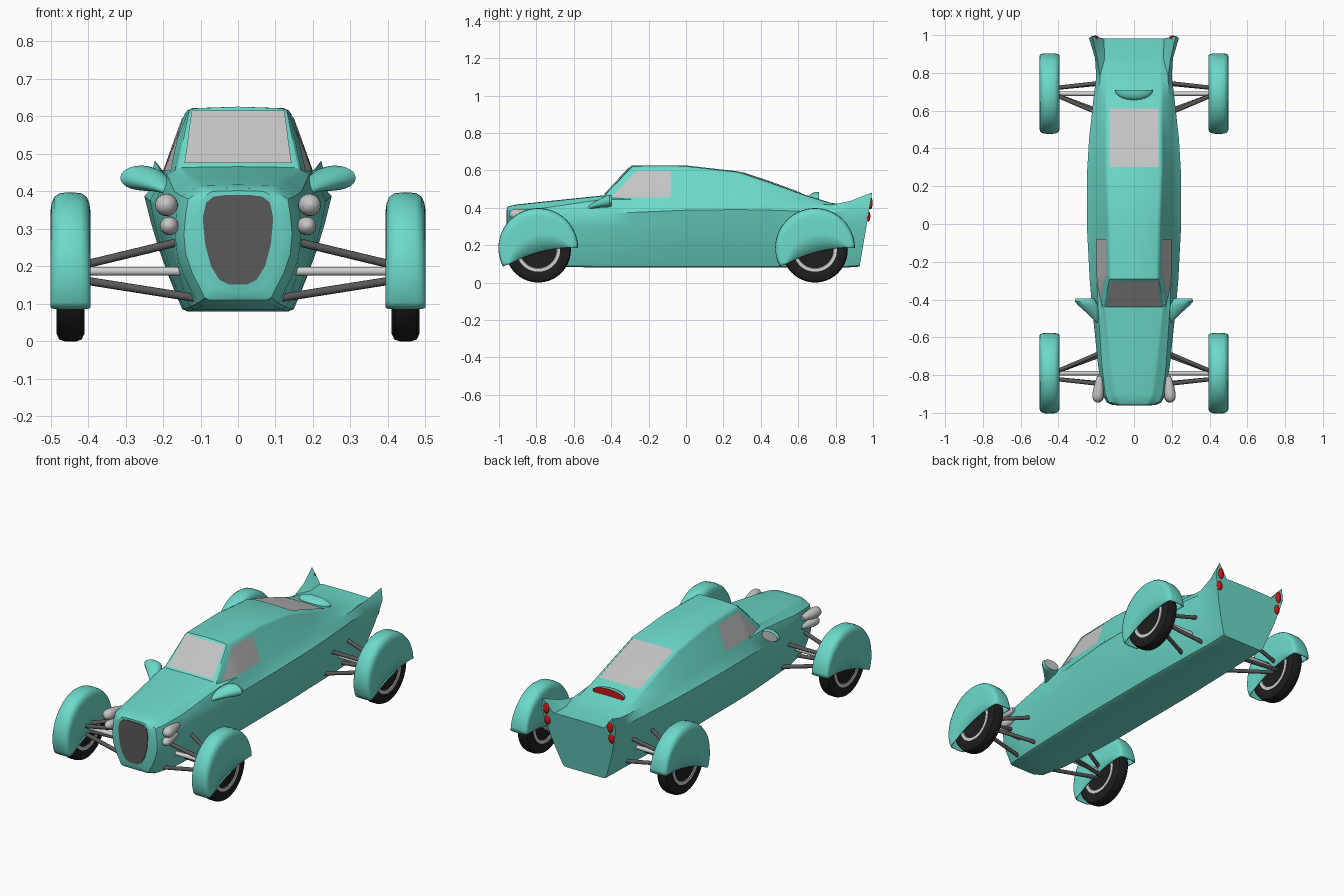
import bpy, bmesh, math
from mathutils import Vector
from mathutils.bvhtree import BVHTree

if "Cube" in bpy.data.objects:
    bpy.data.objects.remove(bpy.data.objects["Cube"])


def material(name, rgb):
    m = bpy.data.materials.new(name)
    m.diffuse_color = (*rgb, 1)
    m.use_nodes = True
    m.node_tree.nodes["Principled BSDF"].inputs["Base Color"].default_value = m.diffuse_color
    return m


TEAL = material("teal_paint", (0.15, 0.70, 0.59))
GLASS = material("grey_glass", (0.56, 0.56, 0.56))
METAL = material("light_metal", (0.64, 0.64, 0.64))
DARK = material("dark_grey", (0.10, 0.10, 0.10))
RUBBER = material("black_rubber", (0.013, 0.013, 0.013))
RED = material("red_lens", (0.60, 0.008, 0.008))


def finish(name, bm, mats, angle=35):
    bmesh.ops.recalc_face_normals(bm, faces=bm.faces)
    me = bpy.data.meshes.new(name)
    bm.to_mesh(me)
    bm.free()
    for m in mats:
        me.materials.append(m)
    me.shade_smooth()
    me.set_sharp_from_angle(angle=math.radians(angle))
    ob = bpy.data.objects.new(name, me)
    bpy.context.collection.objects.link(ob)
    return ob


def loft(name, rings, mats, closed=True, end_mat=0, angle=35, tris=False):
    """Skin a row of rings; closed rings get end caps."""
    bm = bmesh.new()
    rows = [[bm.verts.new(p) for p in r] for r in rings]
    n = len(rows[0])
    for a, b in zip(rows, rows[1:]):
        for i in range(n if closed else n - 1):
            j = (i + 1) % n
            bm.faces.new((a[i], a[j], b[j], b[i]))
    if closed:
        bm.faces.new(rows[0])
        bm.faces.new(rows[-1]).material_index = end_mat
    if tris:
        bmesh.ops.recalc_face_normals(bm, faces=bm.faces)
        bmesh.ops.triangulate(bm, faces=bm.faces)
    return finish(name, bm, mats, angle)


def lathe(name, profile, centre, axis, mat, n=32, angle=35):
    """Spin (distance, radius) pairs around an axis."""
    q = Vector(axis).to_track_quat('Z', 'Y')
    rings = [[Vector(centre) + q @ Vector((r * math.cos(k * math.tau / n), r * math.sin(k * math.tau / n), h))
              for k in range(n)] for h, r in profile]
    return loft(name, rings, [mat], angle=angle)


def rod(name, a, b, r, mat):
    d = Vector(b) - Vector(a)
    return lathe(name, [(0, r), (d.length, r)], a, d, mat, 14)


def ellipsoid(name, centre, radii, mats, cut_y=None):
    bm = bmesh.new()
    bmesh.ops.create_uvsphere(bm, u_segments=32, v_segments=16, radius=1)
    for v in bm.verts:
        v.co = Vector(centre) + Vector([c * r for c, r in zip(v.co, radii)])
    if cut_y is not None:
        geom = bm.verts[:] + bm.edges[:] + bm.faces[:]
        cut = bmesh.ops.bisect_plane(bm, geom=geom, plane_co=(0, cut_y, 0), plane_no=(0, 1, 0), clear_outer=True)
        edges = [e for e in cut["geom_cut"] if isinstance(e, bmesh.types.BMEdge)]
        for f in bmesh.ops.contextual_create(bm, geom=edges)["faces"]:
            f.material_index = 1
    return finish(name, bm, mats)


# Body stations: y, bottom z, bottom half width, belt x z, shoulder x z, roof edge x z, top z
STATIONS = [
    (-.957, .13, .05, .112, .33, .108, .37, .075, .397, .402),
    (-.945, .11, .075, .14, .335, .133, .38, .09, .403, .409),
    (-.90, .095, .095, .165, .34, .152, .388, .11, .41, .418),
    (-.75, .085, .115, .19, .35, .17, .40, .13, .424, .434),
    (-.44, .08, .13, .222, .368, .19, .445, .168, .456, .466),
    (-.29, .08, .135, .235, .375, .197, .445, .137, .605, .626),
    (0, .08, .135, .25, .387, .2, .445, .142, .607, .626),
    (.28, .08, .135, .248, .39, .2, .44, .152, .578, .594),
    (.45, .08, .13, .238, .387, .195, .43, .152, .522, .537),
    (.66, .08, .125, .215, .38, .185, .42, .152, .452, .461),
    (.78, .08, .12, .2, .375, .18, .415, .152, .42, .425),
    (.88, .08, .12, .206, .385, .195, .437, .155, .406, .411),
    (.985, .085, .122, .238, .42, .222, .482, .16, .405, .41),
]


def section(y, zb, b, w, zw, s, zs, t, zt, zc):
    bulge = .022 if y < -.85 else .008
    lean = .17 * max(0, (y - .78) / .205)
    half = [(b, zb), (b + .014, zb + .006), (b + .02, zb + .02)]
    for f in (.25, .5, .75):
        half.append((b + .02 + (w - b - .02) * f + bulge * math.sin(math.pi * f), zb + .02 + (zw - zb - .02) * f))
    half += [(w, zw), (s, zs), (t, zt), (t - .007, zt + .5 * (zc - zt)), (t - .02, zt + .78 * (zc - zt))]
    pts = [(0, zb)] + half + [(0, zc)] + [(-x, z) for x, z in reversed(half)]
    return [(x, y + lean * (z - .42), z) for x, z in pts]


body = loft("body", [section(*s) for s in STATIONS], [TEAL], tris=True)
tree = BVHTree.FromPolygons([v.co.copy() for v in body.data.vertices],
                            [tuple(p.vertices) for p in body.data.polygons])


def window(name, corners, direction, n=12):
    """Thin pane projected onto the body."""
    a, b, c, d = map(Vector, corners)
    direction = Vector(direction)
    rows = []
    for i in range(n + 1):
        left, right = a.lerp(d, i / n), b.lerp(c, i / n)
        row = []
        for k in range(n + 1):
            hit, nor, _, _ = tree.ray_cast(left.lerp(right, k / n), direction)
            row.append(hit + nor * (.004 if nor.dot(direction) < 0 else -.004))
        rows.append(row)
    return loft(name, rows, [GLASS], closed=False)


window("windscreen", [(-.143, -2, .473), (.143, -2, .473), (.122, -2, .613), (-.122, -2, .613)], (0, 1, 0))
window("rear_window", [(-.13, .30, 2), (.13, .30, 2), (.13, .61, 2), (-.13, .61, 2)], (0, 0, -1))

# Grille plate on the nose
half = [(.035, .390), (.065, .386), (.085, .37), (.094, .33), (.088, .26), (.072, .2), (.05, .165), (.025, .152)]
outline = half + [(-x, z) for x, z in reversed(half)]
loft("grille", [[(x, y, z) for x, z in outline] for y in (-.955, -.961)], [DARK])

# Third brake light on the rear deck
ellipsoid("deck_light", (0, .71, .455), (.1, .055, .03), [TEAL, RED], cut_y=.71)


def fender(name, cx, cy):
    w, cz, steps = .05, .185, 36
    prof = [(1, 0), (1, .4), (1, .8), (.95, .88), (.82, .95), (.55, .99), (0, 1)]
    prof += [(-x, f) for x, f in reversed(prof[:-1])]
    rings = []
    for i in range(steps + 1):
        t = i / steps
        ang = math.radians(208 * (1 - t))
        rim = Vector((0, .21 * math.cos(ang), .21 * math.sin(ang)))
        edge = (1 - t) ** 2 * Vector((0, -.14, -.08)) + 2 * t * (1 - t) * Vector((0, 0, -.005)) \
            + t * t * Vector((0, .165, .002))
        rings.append([edge.lerp(rim, f) + Vector((cx + x * w, cy, cz)) for x, f in prof])
    ob = loft(name, rings, [TEAL], closed=False, angle=45)
    mod = ob.modifiers.new("thickness", 'SOLIDIFY')
    mod.thickness, mod.offset = .006, 0


TYRE = [(-.03, .115), (-.036, .13), (-.037, .155), (-.03, .17), (-.015, .175),
        (.015, .175), (.03, .17), (.037, .155), (.036, .13), (.03, .115)]
RIM = [(-.028, .002), (-.026, .03), (-.014, .04), (-.018, .09), (-.034, .1), (-.034, .117),
       (.034, .117), (.034, .1), (.018, .09), (.014, .04), (.026, .03), (.028, .002)]
LAMP = [(0, .002), (.003, .4), (.012, .75), (.025, .95), (.04, 1), (.07, .93), (.11, .7), (.14, .45)]

for side, s in (("right", 1), ("left", -1)):
    window(side + "_window", [(s * 2, -.40, .453), (s * 2, -.08, .455), (s * 2, -.08, .596), (s * 2, -.265, .596)],
           (-s, 0, 0))

    # Wheels, fenders and suspension
    for end, cy, d in (("front", -.79, 1), ("rear", .69, -1)):
        tag = end + "_" + side
        cx = s * .447
        lathe(tag + "_tyre", TYRE, (cx, cy, .175), (1, 0, 0), RUBBER, 40)
        lathe(tag + "_rim", RIM, (cx, cy, .175), (1, 0, 0), METAL, 40)
        fender(tag + "_fender", cx, cy)
        rod(tag + "_axle", (s * .43, cy, .187), (s * .1, cy, .187), .012, METAL)
        for level, z0, x1, z1 in (("upper", .202, .15, .267), ("lower", .164, .11, .115)):
            for leg, y0, y1 in (("long", .005, .12), ("short", -.03, -.06)):
                rod(f"{tag}_{level}_{leg}_arm", (s * .42, cy + d * y0, z0), (s * x1, cy + d * y1, z1), .011, DARK)

    # Stacked bullet headlamps
    for level, x, z, r in (("upper", .195, .364, .03), ("lower", .187, .308, .025)):
        lathe(f"{side}_{level}_headlamp", [(h, r * k) for h, k in LAMP], (s * x, -.945, z), (-s * .1, 1, 0), GLASS, 24)

    # Teardrop mirror with a grey rear face
    rings = []
    for x, y, z, rx, rz in ((.18, -.535, .395, .006, .005), (.197, -.50, .41, .024, .014), (.218, -.465, .422, .039, .022),
                            (.243, -.43, .432, .053, .031), (.258, -.41, .436, .056, .033), (.259, -.395, .437, .05, .028)):
        rings.append([(s * (x + rx * math.cos(a)), y, z + rz * math.sin(a))
                      for a in (k * math.tau / 24 for k in range(24))])
    loft(side + "_mirror", rings, [TEAL, GLASS], end_mat=1)

    # Tail lamps on the fins
    for level, z, r in (("upper", .425, .033), ("lower", .354, .028)):
        ellipsoid(f"{side}_{level}_tail_lamp", (s * .205, .985 + .17 * (z - .42), z), (.018, .012, r), [RED])
